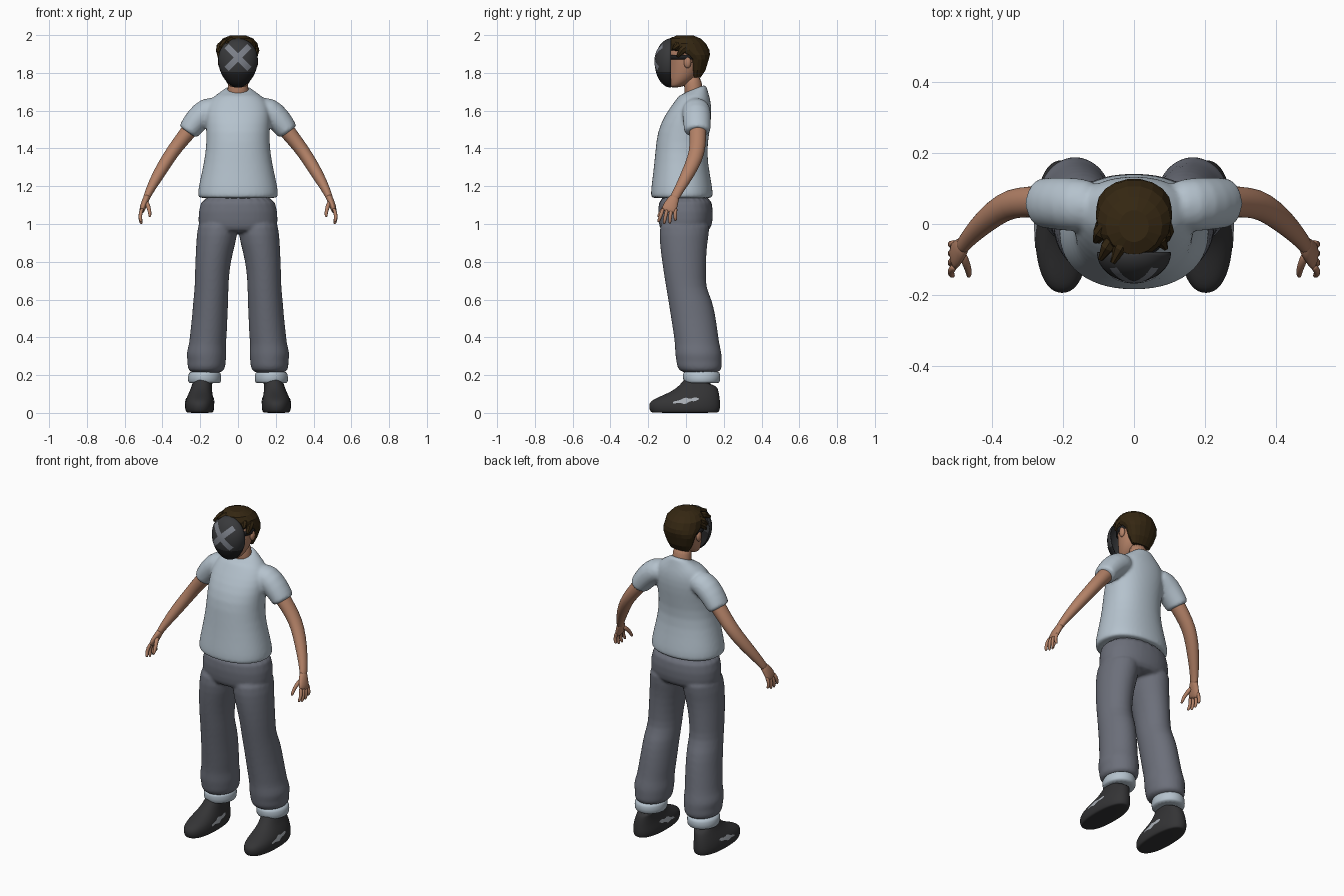
import bpy, bmesh, math
from mathutils import Vector, Matrix

cube = bpy.data.objects.get("Cube")
if cube:
    bpy.data.objects.remove(cube, do_unlink=True)


def material(name, rgb):
    m = bpy.data.materials.new(name)
    m.use_nodes = True
    m.diffuse_color = (*rgb, 1)
    m.node_tree.nodes["Principled BSDF"].inputs["Base Color"].default_value = (*rgb, 1)
    return m


CLOTH = material("pale blue cloth", (0.46, 0.54, 0.61))
TROUSER = material("slate grey cloth", (0.15, 0.16, 0.195))
SKIN = material("tan skin", (0.45, 0.22, 0.135))
HAIR = material("dark brown hair", (0.035, 0.02, 0.006))
SHOE = material("charcoal shoe", (0.034, 0.034, 0.036))
MASK = material("dark grey mask", (0.04, 0.041, 0.044))
BLACK = material("black mask", (0.014, 0.014, 0.015))
MARK = material("grey mark", (0.2, 0.215, 0.25))
PATCH = material("light grey patch", (0.4, 0.43, 0.47))


def skin_rings(bm, rings):
    """Join point rings into a closed skin with capped ends."""
    loops = [[bm.verts.new(p) for p in ring] for ring in rings]
    for a, b in zip(loops, loops[1:]):
        for i in range(len(a)):
            j = (i + 1) % len(a)
            bm.faces.new((a[i], a[j], b[j], b[i]))
    bm.faces.new(loops[0][::-1])
    bm.faces.new(loops[-1])


def stack(bm, rings, n=20, power=2.0, side=1):
    """Horizontal oval rings: (x, y, z, half width, half depth, optional tilt)."""
    out = []
    for cx, cy, z, rx, ry, *tilt in rings:
        ring = []
        for i in range(n):
            a = math.tau * i / n
            c, s = math.cos(a), math.sin(a)
            dx = math.copysign(abs(c) ** (2 / power), c) * rx
            dy = math.copysign(abs(s) ** (2 / power), s) * ry
            ring.append((side * cx + dx, cy + dy, z + (tilt[0] * dy if tilt else 0)))
        out.append(ring)
    skin_rings(bm, out)


def tube(bm, path, n=12, side=1):
    """Oval tube along a path: (x, y, z, thickness, depth)."""
    pts = [Vector((side * p[0], p[1], p[2])) for p in path]
    out = []
    for i, p in enumerate(pts):
        t = (pts[min(i + 1, len(pts) - 1)] - pts[max(i - 1, 0)]).normalized()
        u = Vector((0, 1, 0))
        u = (u - t * u.dot(t)).normalized()
        v = t.cross(u)
        angles = [math.tau * k / n for k in range(n)]
        out.append([p + v * math.cos(a) * path[i][3] + u * math.sin(a) * path[i][4] for a in angles])
    skin_rings(bm, out)


def ball(bm, centre, scale, seg=16):
    bmesh.ops.create_uvsphere(bm, u_segments=seg, v_segments=seg // 2 + 2, radius=1,
                              matrix=Matrix.Translation(centre) @ Matrix.Diagonal((*scale, 1)))


def finish(name, bm, mats, subsurf=0, voxel=0, smooth=0, shade=True):
    bmesh.ops.recalc_face_normals(bm, faces=bm.faces)
    me = bpy.data.meshes.new(name)
    bm.to_mesh(me)
    bm.free()
    for m in mats:
        me.materials.append(m)
    me.polygons.foreach_set("use_smooth", [shade] * len(me.polygons))
    ob = bpy.data.objects.new(name, me)
    bpy.context.scene.collection.objects.link(ob)
    if subsurf:
        ob.modifiers.new("Subdivide", "SUBSURF").levels = subsurf
        ob.modifiers["Subdivide"].render_levels = subsurf
    if voxel:
        r = ob.modifiers.new("Fuse", "REMESH")
        r.mode, r.voxel_size, r.use_smooth_shade = "VOXEL", voxel, True
        s = ob.modifiers.new("Relax", "SMOOTH")
        s.factor, s.iterations = 0.5, smooth
    return ob


# T-shirt: body and sleeves fused together
bm = bmesh.new()
stack(bm, [(0, -.022, 1.135, .207, .160), (0, -.022, 1.142, .214, .165), (0, -.022, 1.18, .214, .165),
           (0, -.024, 1.26, .196, .152), (0, -.027, 1.38, .170, .136), (0, -.014, 1.49, .168, .140),
           (0, .013, 1.58, .175, .124), (0, .035, 1.645, .160, .098), (0, .043, 1.685, .120, .078),
           (0, .042, 1.708, .073, .066, .4), (0, .042, 1.716, .066, .060, .4)], n=24, power=2.2)
for s in (1, -1):
    tube(bm, [(.09, .05, 1.615, .06, .07), (.165, .055, 1.605, .074, .078), (.222, .058, 1.548, .068, .076),
              (.262, .06, 1.492, .058, .071), (.267, .06, 1.485, .056, .069)], 16, s)
finish("t_shirt", bm, [CLOTH], subsurf=1, voxel=.009, smooth=5)

# Baggy trousers: hips and both legs fused together
bm = bmesh.new()
stack(bm, [(0, -.005, 1.17, .195, .142), (0, -.002, 1.06, .212, .148), (0, -.002, .98, .212, .142),
           (0, -.01, .95, .19, .115)], n=24, power=2.2)
for s in (1, -1):
    stack(bm, [(.105, 0, 1.04, .105, .14), (.11, -.012, .94, .110, .132), (.126, -.013, .85, .099, .122),
               (.137, -.007, .75, .092, .114), (.140, .000, .66, .090, .106), (.144, .022, .60, .094, .118),
               (.150, .040, .50, .095, .120), (.157, .053, .41, .099, .119), (.162, .060, .36, .098, .119),
               (.168, .066, .31, .110, .126), (.165, .069, .275, .101, .121), (.168, .071, .245, .103, .121),
               (.168, .078, .205, .090, .106)], side=s)
finish("trousers", bm, [TROUSER], subsurf=1, voxel=.0085, smooth=4)

for s, label in ((1, "left"), (-1, "right")):
    # Rolled cuff and ankle
    bm = bmesh.new()
    stack(bm, [(.177, .083, .156, .082, .090), (.177, .083, .162, .089, .098),
               (.177, .083, .205, .089, .102), (.174, .080, .225, .080, .095)], side=s)
    finish(label + "_cuff", bm, [CLOTH], subsurf=1)
    bm = bmesh.new()
    stack(bm, [(.185, .085, .10, .04, .045), (.18, .085, .2, .042, .048)], side=s)
    finish(label + "_ankle", bm, [SKIN], subsurf=1)

    # Shoe
    bm = bmesh.new()
    stack(bm, [(.203, -.005, 0, .064, .172), (.203, -.006, .004, .073, .183), (.203, -.008, .03, .080, .192),
               (.203, -.006, .065, .076, .188), (.2, .030, .095, .066, .148), (.194, .062, .13, .056, .108),
               (.187, .078, .162, .053, .082, -.3), (.187, .078, .170, .044, .070, -.3)],
          power=2.3, side=s)
    shoe = finish(label + "_shoe", bm, [SHOE], subsurf=2)

    # Slanted side patches hugging the shoe
    for dirn, place in ((1, "outer"), (-1, "inner")):
        bm = bmesh.new()
        cols = []
        for i in range(11):
            t = i / 10
            half = .015 * math.sin(math.pi * (.08 + .84 * t)) * (1 + .35 * math.cos(t * 14))
            mid = .058 + .022 * t
            cols.append([bm.verts.new((s * (.203 + dirn * .09), -.07 + .14 * t, mid + k * half))
                         for k in (-1, 0, 1)])
        for a, b in zip(cols, cols[1:]):
            for k in range(2):
                bm.faces.new((a[k], b[k], b[k + 1], a[k + 1]))
        patch = finish(f"{label}_shoe_{place}_patch", bm, [PATCH])
        w = patch.modifiers.new("Hug", "SHRINKWRAP")
        w.target, w.offset, w.wrap_mode = shoe, .003, "ABOVE_SURFACE"

    # Arm
    bm = bmesh.new()
    tube(bm, [(.20, .06, 1.57, .05, .05), (.265, .063, 1.485, .043, .046), (.325, .062, 1.412, .038, .044),
              (.368, .05, 1.35, .036, .042), (.422, .008, 1.262, .033, .036), (.464, -.035, 1.185, .024, .027),
              (.482, -.058, 1.145, .019, .025), (.487, -.065, 1.13, .018, .024)], 14, s)
    finish(label + "_arm", bm, [SKIN], subsurf=1)

    # Hand: palm, four curled fingers and a thumb
    bm = bmesh.new()
    tube(bm, [(.476, -.05, 1.155, .018, .022), (.49, -.07, 1.125, .019, .032), (.505, -.087, 1.085, .017, .042),
              (.511, -.095, 1.06, .012, .039)], 14, s)
    for k, length in enumerate((.052, .062, .06, .045)):
        y = -.128 + .023 * k
        tip = -.02 + .008 * k
        tube(bm, [(.505, y + .008, 1.085, .010, .010), (.516, y, 1.06, .011, .011),
                  (.519, y + tip * .6, 1.06 - length * .6, .010, .010),
                  (.510, y + tip, 1.06 - length, .008, .008)], 8, s)
    tube(bm, [(.487, -.08, 1.12, .014, .014), (.474, -.112, 1.092, .012, .013),
              (.466, -.135, 1.06, .010, .011), (.467, -.15, 1.035, .007, .008)], 8, s)
    finish(label + "_hand", bm, [SKIN], subsurf=1)

    # Ear
    bm = bmesh.new()
    ball(bm, (s * .093, .008, 1.855), (.013, .02, .03), 12)
    finish(label + "_ear", bm, [SKIN])

# Neck and head
bm = bmesh.new()
stack(bm, [(0, .045, 1.65, .062, .055), (0, .042, 1.70, .055, .049), (0, .03, 1.80, .054, .048)])
finish("neck", bm, [SKIN], subsurf=1)
bm = bmesh.new()
stack(bm, [(0, -.06, 1.722, .034, .026), (0, -.045, 1.735, .052, .045), (0, -.02, 1.77, .074, .074),
           (0, -.005, 1.82, .087, .085), (0, 0, 1.88, .095, .090), (0, 0, 1.93, .092, .088),
           (0, 0, 1.975, .06, .06)])
finish("head", bm, [SKIN], subsurf=1)

# Mask: half egg shell, black below the cheek line
MZ, MX, MY, MH = 1.852, .104, .085, .13
bm = bmesh.new()
bmesh.ops.create_uvsphere(bm, u_segments=32, v_segments=26, radius=1)
bmesh.ops.delete(bm, geom=[v for v in bm.verts if v.co.y > .001], context="VERTS")
for v in bm.verts:
    x, y, z = v.co
    v.co = (x * MX * (1 + .14 * z), -.08 + y * MY, MZ + z * MH)
for f in bm.faces:
    f.material_index = int(f.calc_center_median().z < 1.805)
mask = finish("mask", bm, [MASK, BLACK])
mask.modifiers.new("Shell", "SOLIDIFY").thickness = .006


# Crossed bars following the mask's curve
def mask_point(x, z):
    nz = (z - MZ) / MH
    nx = x / (MX * (1 + .14 * nz))
    return (x, -.083 - MY * math.sqrt(max(0, 1 - nx * nx - nz * nz)), z)


for s, label in ((1, "rising"), (-1, "falling")):
    bm = bmesh.new()
    cols = []
    for i in range(13):
        d = (i / 6 - 1) * .06
        cols.append([bm.verts.new(mask_point(s * d - s * k, 1.882 + d + k)) for k in (-.011, 0, .011)])
    for a, b in zip(cols, cols[1:]):
        for k in range(2):
            bm.faces.new((a[k], b[k], b[k + 1], a[k + 1]))
    finish(f"mask_{label}_bar", bm, [MARK])

# Strap around the head
bm = bmesh.new()
stack(bm, [(0, -.005, 1.872, .099, .094), (0, -.005, 1.895, .099, .094)], n=32)
finish("mask_strap", bm, [BLACK])

# Hair: faceted cap with swept locks
bm = bmesh.new()
stack(bm, [(0, .058, 1.775, .062, .020), (0, .060, 1.815, .082, .044), (0, .063, 1.87, .100, .058),
           (0, .048, 1.895, .106, .080), (0, .020, 1.92, .108, .106), (0, .008, 1.955, .104, .100),
           (0, -.004, 1.982, .080, .082), (0, -.006, 1.998, .042, .045)], n=18)
for x, y, z, dx, dy, dz in ((-.055, -.03, 1.965, -.04, -.07, -.03), (-.02, -.03, 1.972, -.04, -.08, -.01),
                            (-.08, .0, 1.955, -.03, -.05, -.045), (.06, -.02, 1.955, .03, -.05, -.03),
                            (.09, .0, 1.935, .005, -.045, -.05), (-.09, .0, 1.93, -.01, -.05, -.05)):
    tube(bm, [(x, y, z, .018, .018), (x + dx * .5, y + dy * .5, z + dz * .35, .021, .021),
              (x + dx, y + dy, z + dz, .007, .007)], 7)
finish("hair", bm, [HAIR], shade=False)
